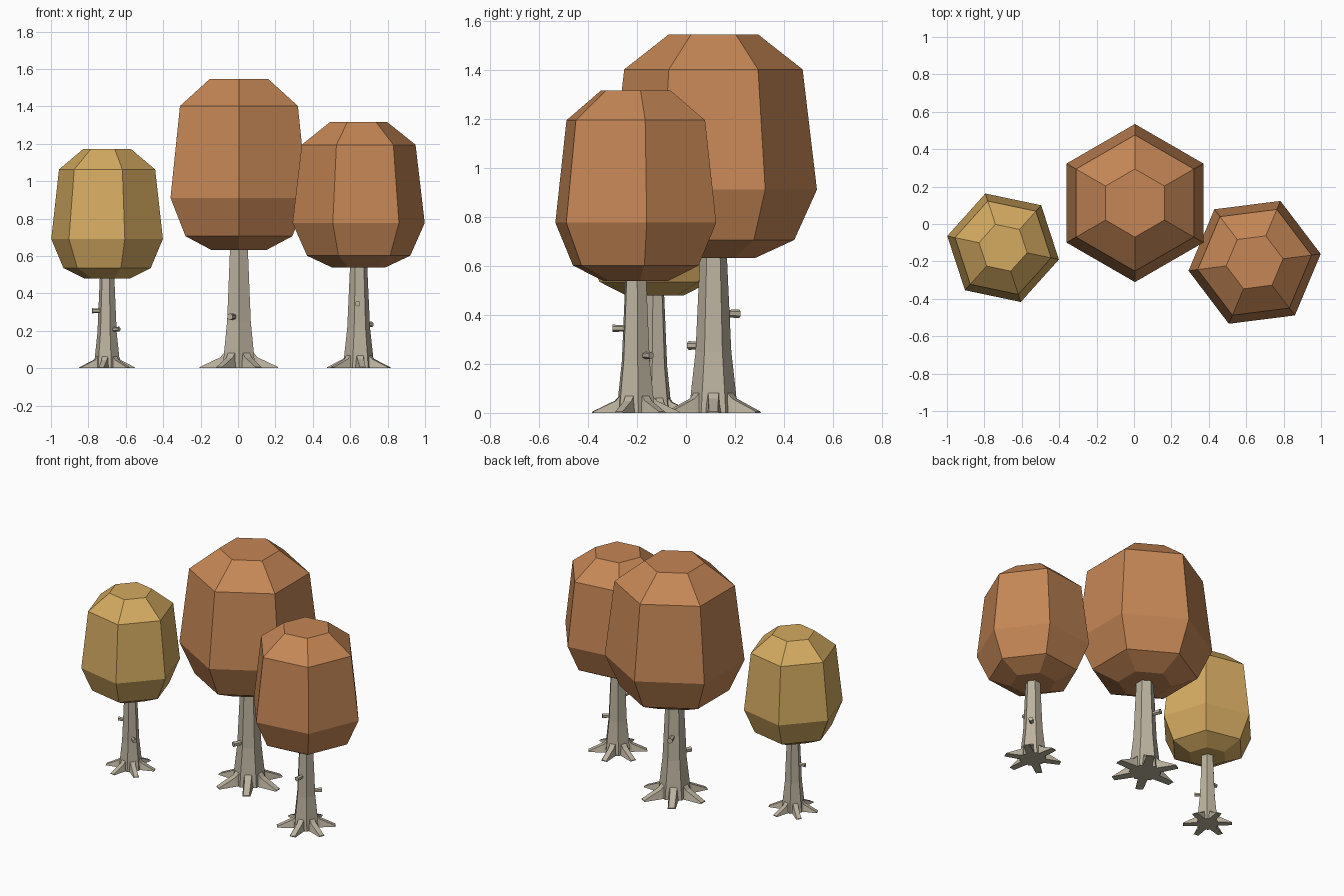
import bpy
import bmesh
from math import cos, sin, radians
from mathutils import Vector, Matrix

cube = bpy.data.objects.get("Cube")
if cube:
    bpy.data.objects.remove(cube, do_unlink=True)


def material(name, rgb):
    m = bpy.data.materials.new(name)
    m.use_nodes = True
    colour = (*rgb, 1)
    m.diffuse_color = colour
    m.node_tree.nodes["Principled BSDF"].inputs["Base Color"].default_value = colour
    return m


russet = material("russet leaves", (0.56, 0.24, 0.092))
gold = material("golden leaves", (0.66, 0.405, 0.12))
bark = material("grey bark", (0.50, 0.445, 0.345))


def loft(bm, rings):
    """Skin a list of equal-length vertex loops and cap both ends."""
    loops = [[bm.verts.new(p) for p in ring] for ring in rings]
    n = len(loops[0])
    for a, b in zip(loops, loops[1:]):
        for i in range(n):
            j = (i + 1) % n
            bm.faces.new((a[i], a[j], b[j], b[i]))
    bm.faces.new(loops[0][::-1])
    bm.faces.new(loops[-1])


def hexagon(z, r):
    return [Vector((r * cos(radians(a)), r * sin(radians(a)), z)) for a in range(30, 390, 60)]


def turned(rings, angle):
    rot = Matrix.Rotation(radians(angle), 3, 'Z')
    return [[rot @ Vector(p) for p in ring] for ring in rings]


def finish(bm, name, mat, place):
    bmesh.ops.recalc_face_normals(bm, faces=bm.faces)
    bm.transform(place)
    mesh = bpy.data.meshes.new(name)
    bm.to_mesh(mesh)
    bm.free()
    mesh.materials.append(mat)
    bpy.context.collection.objects.link(bpy.data.objects.new(name, mesh))


# Profiles of the full-size tree: (height, radius)
CROWN = [(0.632, 0.17), (0.706, 0.33), (0.911, 0.4225), (1.402, 0.364), (1.545, 0.182)]
TRUNK = [(0, 0.1), (0.1, 0.09), (0.25, 0.073), (0.66, 0.054)]
# Root sections: (distance, height, half width at ground, half width on top)
ROOT = [(0.05, 0.115, 0.034, 0.024), (0.1, 0.058, 0.03, 0.02), (0.21, 0.006, 0.024, 0.018)]
# Branch stubs: (height, direction)
STUBS = [(0.275, -115), (0.405, 110)]


def tree(label, x, y, turn, width, height, leaves):
    place = (Matrix.Translation((x, y, 0)) @ Matrix.Rotation(radians(turn), 4, 'Z')
             @ Matrix.Diagonal((width, width, height, 1)))

    # Faceted crown
    bm = bmesh.new()
    loft(bm, [hexagon(z, r) for z, r in CROWN])
    finish(bm, label + "_crown", leaves, place)

    # Flared trunk
    bm = bmesh.new()
    loft(bm, [hexagon(z, r) for z, r in TRUNK])
    finish(bm, label + "_trunk", bark, place)

    # Roots, one per trunk side
    bm = bmesh.new()
    rings = [[(d, -w, 0), (d, w, 0), (d, t, h), (d, -t, h)] for d, h, w, t in ROOT]
    for k in range(6):
        loft(bm, turned(rings, k * 60))
    finish(bm, label + "_roots", bark, place)

    # Cut branch stubs
    bm = bmesh.new()
    for z, angle in STUBS:
        rings = [[(d, p.x, z + p.y) for p in hexagon(0, r)]
                 for d, r in ((0.04, 0.014), (0.112, 0.018))]
        loft(bm, turned(rings, angle))
    finish(bm, label + "_branch_stubs", bark, place)


tree("middle_tree", 0.005, 0.112, 0, 1, 1, russet)
tree("left_tree", 0.645, -0.205, 157.2, 0.843, 0.852, russet)
tree("right_tree", -0.7, -0.127, 78.1, 0.722, 0.758, gold)
